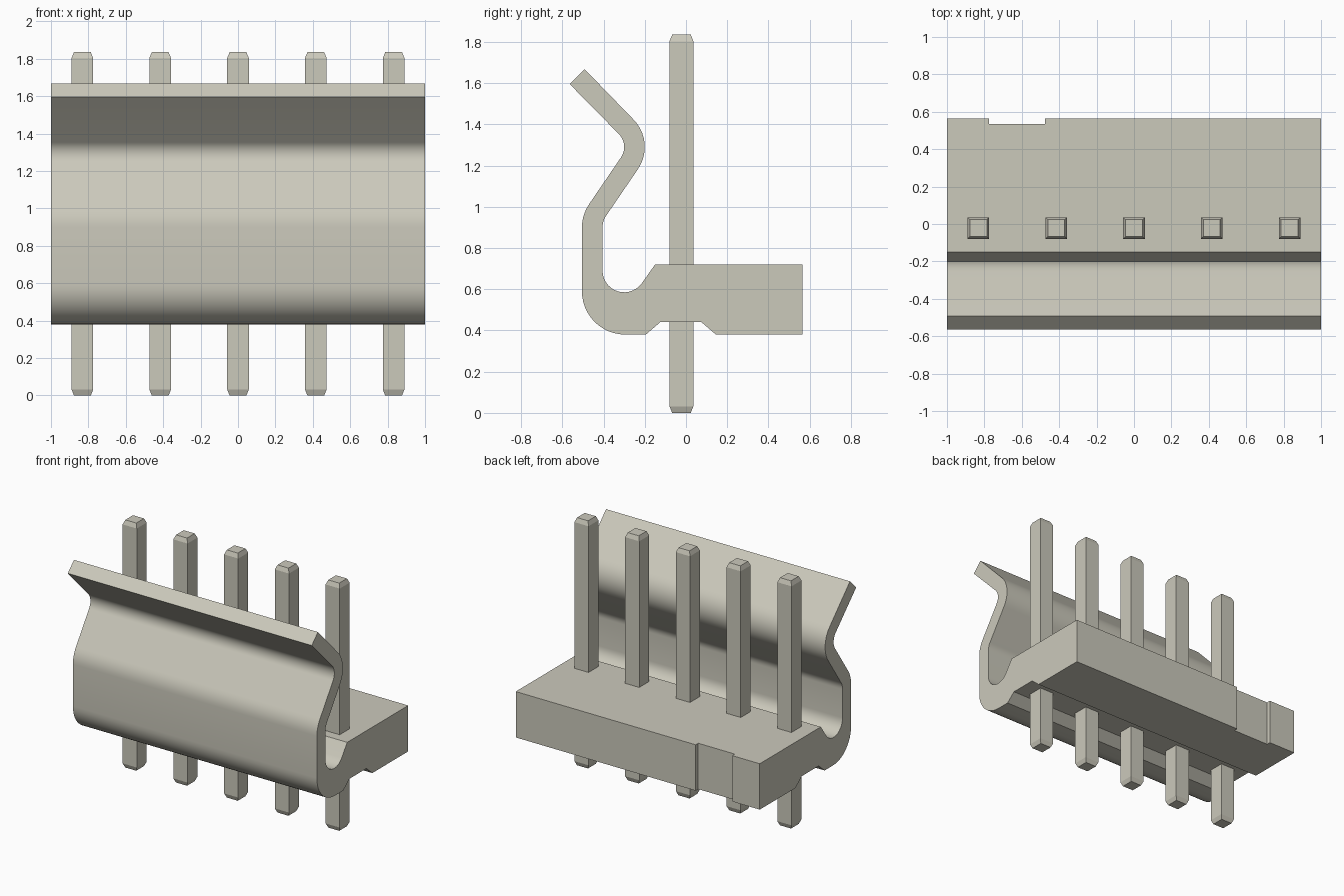
import bpy, bmesh, math

if "Cube" in bpy.data.objects:
    bpy.data.objects.remove(bpy.data.objects["Cube"], do_unlink=True)

mat = bpy.data.materials.new("warm_grey")
mat.use_nodes = True
COLOR = (0.60, 0.585, 0.50, 1.0)
mat.diffuse_color = COLOR
mat.node_tree.nodes["Principled BSDF"].inputs["Base Color"].default_value = COLOR


def make_object(name, bm):
    bmesh.ops.recalc_face_normals(bm, faces=bm.faces)
    mesh = bpy.data.meshes.new(name)
    bm.to_mesh(mesh)
    bm.free()
    mesh.materials.append(mat)
    obj = bpy.data.objects.new(name, mesh)
    bpy.context.collection.objects.link(obj)
    return obj


def activate(obj):
    bpy.ops.object.select_all(action='DESELECT')
    obj.select_set(True)
    bpy.context.view_layer.objects.active = obj


def arc(cy, cz, r, start, end, steps):
    """Points of an arc in the side (y, z) plane, angles in degrees."""
    angles = [math.radians(start + (end - start) * i / steps) for i in range(steps + 1)]
    return [(cy + r * math.cos(a), cz + r * math.sin(a)) for a in angles]


def box(bm, x0, x1, y0, y1, z0, z1):
    ring = [bm.verts.new((x, y, z0)) for x, y in ((x0, y0), (x1, y0), (x1, y1), (x0, y1))]
    face = bm.faces.new(ring)
    top = bmesh.ops.extrude_face_region(bm, geom=[face])["geom"]
    bmesh.ops.translate(bm, vec=(0, 0, z1 - z0),
                        verts=[v for v in top if isinstance(v, bmesh.types.BMVert)])


# Housing: side profile of the base block and the curved latch wall
profile = [(0.565, 0.38), (0.565, 0.72), (-0.15, 0.72)]
profile += arc(-0.30, 0.69, 0.105, -35, -180, 14)    # inner trough
profile += arc(-0.305, 0.90, 0.10, 180, 145, 5)      # inner lower bend
profile += arc(-0.39, 1.29, 0.19, -35, 45, 10)       # upper bend, back side
profile += [(-0.492, 1.668), (-0.565, 1.596)]        # flared lip
profile += arc(-0.39, 1.29, 0.09, 45, -35, 10)       # upper bend, front side
profile += arc(-0.305, 0.90, 0.20, 145, 180, 5)      # outer lower bend
profile += arc(-0.295, 0.59, 0.21, 180, 270, 12)     # outer foot
profile += [(-0.195, 0.38), (-0.125, 0.44), (0.075, 0.44), (0.145, 0.38)]

bm = bmesh.new()
side = bm.faces.new([bm.verts.new((-1, y, z)) for y, z in profile])
moved = bmesh.ops.extrude_face_region(bm, geom=[side])["geom"]
bmesh.ops.translate(bm, vec=(2, 0, 0),
                    verts=[v for v in moved if isinstance(v, bmesh.types.BMVert)])
housing = make_object("housing", bm)

# Shallow key notch cut in the back face
bm = bmesh.new()
box(bm, -0.775, -0.475, 0.535, 0.70, 0.2, 0.9)
cutter = make_object("notch_cutter", bm)
cutter.hide_render = True
activate(housing)
mod = housing.modifiers.new("key_notch", 'BOOLEAN')
mod.operation = 'DIFFERENCE'
mod.solver = 'EXACT'
mod.object = cutter
bpy.ops.object.modifier_apply(modifier=mod.name)
bpy.data.objects.remove(cutter, do_unlink=True)
activate(housing)
bpy.ops.object.shade_smooth_by_angle(angle=math.radians(30))

# Pins: square posts with tapered ends
HALF, TIP, HEIGHT, TAPER = 0.058, 0.045, 1.835, 0.032
for i in range(5):
    bm = bmesh.new()
    rings = []
    for h, z in ((TIP, 0), (HALF, TAPER), (HALF, HEIGHT - TAPER), (TIP, HEIGHT)):
        rings.append([bm.verts.new((sx * h, sy * h, z))
                      for sx, sy in ((-1, -1), (1, -1), (1, 1), (-1, 1))])
    for low, high in zip(rings, rings[1:]):
        for k in range(4):
            n = (k + 1) % 4
            bm.faces.new((low[k], low[n], high[n], high[k]))
    bm.faces.new(rings[0])
    bm.faces.new(rings[-1])
    pin = make_object(f"pin_{i + 1}", bm)
    pin.location = ((i - 2) * 0.416, -0.022, 0)
